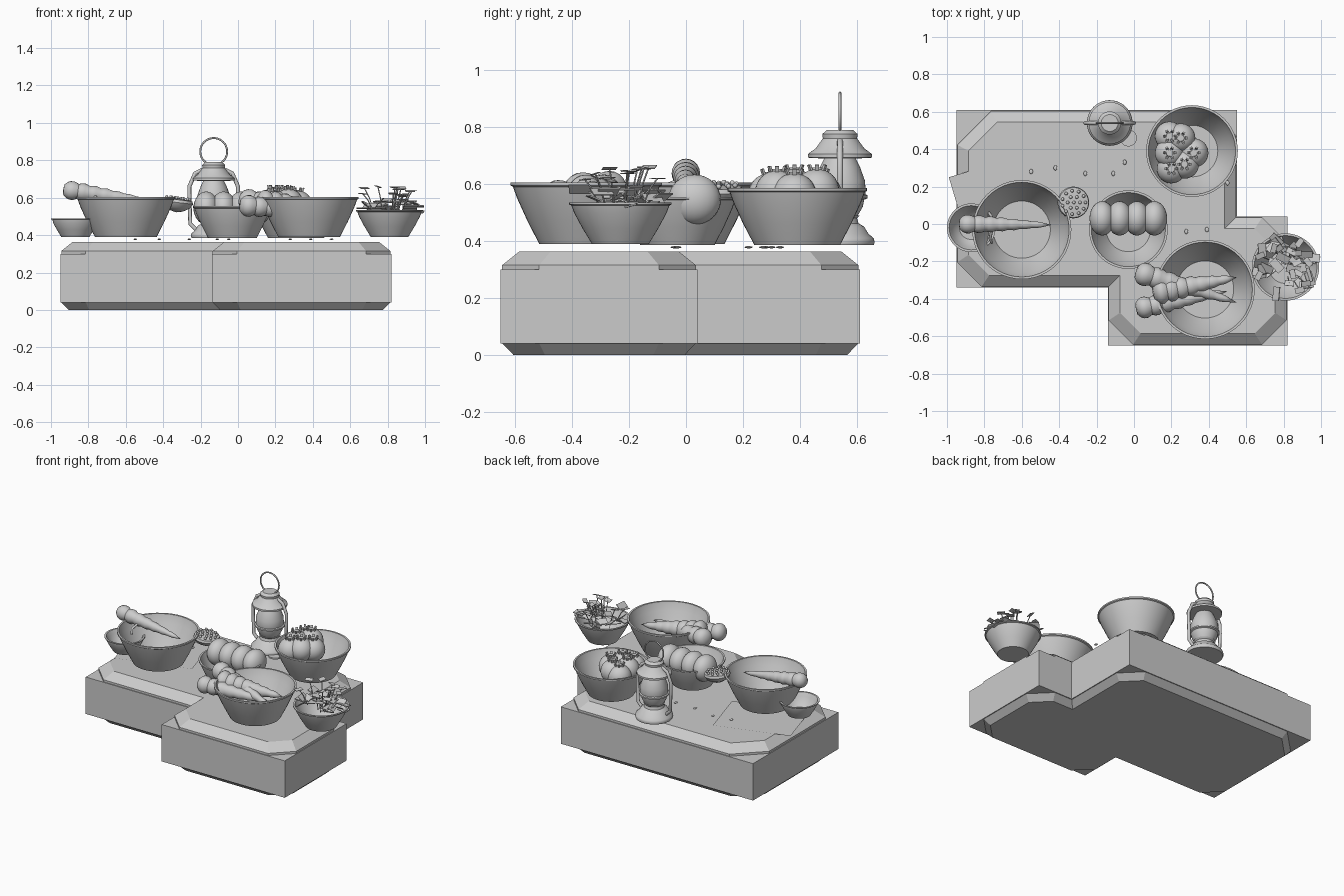
import bpy, bmesh, math, random
from mathutils import Vector, Matrix

random.seed(4)
cube = bpy.data.objects.get("Cube")
if cube:
    bpy.data.objects.remove(cube)

grey = bpy.data.materials.new("plain_grey")
grey.use_nodes = True
grey.diffuse_color = (0.6, 0.6, 0.6, 1)
grey.node_tree.nodes["Principled BSDF"].inputs["Base Color"].default_value = (0.6, 0.6, 0.6, 1)


def finish(name, bm, smooth=True):
    bmesh.ops.recalc_face_normals(bm, faces=bm.faces)
    mesh = bpy.data.meshes.new(name)
    bm.to_mesh(mesh)
    bm.free()
    mesh.materials.append(grey)
    ob = bpy.data.objects.new(name, mesh)
    bpy.context.collection.objects.link(ob)
    if smooth:
        bpy.ops.object.select_all(action='DESELECT')
        ob.select_set(True)
        bpy.context.view_layer.objects.active = ob
        bpy.ops.object.shade_smooth_by_angle(angle=math.radians(40))
    return ob


def spin(bm, profile, matrix, seg=32):
    """Revolve (radius, height) points round z; zero radius closes the end."""
    rings = []
    for r, z in profile:
        n = seg if r > 0 else 1
        rings.append([bm.verts.new(matrix @ Vector((r * math.cos(math.tau * i / seg),
                      r * math.sin(math.tau * i / seg), z))) for i in range(n)])
    for a, b in zip(rings, rings[1:]):
        for i in range(seg):
            j = (i + 1) % seg
            corners = [a[i % len(a)], a[j % len(a)], b[j % len(b)], b[i % len(b)]]
            corners = list(dict.fromkeys(corners))
            if len(corners) > 2:
                bm.faces.new(corners)


def lathe(name, profile, loc, seg=48):
    bm = bmesh.new()
    spin(bm, profile, Matrix.Translation(loc), seg)
    return finish(name, bm)


def tube(name, points, radius, cyclic=False):
    cu = bpy.data.curves.new(name, 'CURVE')
    cu.dimensions = '3D'
    cu.bevel_depth = radius
    cu.bevel_resolution = 2
    sp = cu.splines.new('POLY')
    sp.points.add(len(points) - 1)
    for p, co in zip(sp.points, points):
        p.co = (*co, 1)
    sp.use_cyclic_u = cyclic
    cu.materials.append(grey)
    ob = bpy.data.objects.new(name, cu)
    bpy.context.collection.objects.link(ob)


# Stepped table block: corner x, y, outward signs, convex flag
CORNERS = [(-.95, -.34, -1, -1, 1), (-.14, -.34, -1, -1, 0), (-.14, -.65, -1, -1, 1),
           (.82, -.65, 1, -1, 1), (.82, .04, 1, 1, 1), (.55, .04, 1, 1, 0),
           (.55, .61, 1, 1, 1), (-.95, .61, -1, 1, 1)]


def outline(inset, cut):
    pts = [Vector((x - sx * inset, y - sy * inset)) for x, y, sx, sy, c in CORNERS]
    out = []
    for i, p in enumerate(pts):
        if cut and CORNERS[i][4]:
            c = cut * (1.4 if i == 7 else 1)
            out += [p + (q - p).normalized() * c for q in (pts[i - 1], pts[(i + 1) % 8])]
        else:
            out.append(p)
    return out


def block(name, levels):
    bm = bmesh.new()
    rings = [[bm.verts.new((p.x, p.y, z)) for p in outline(d, c)] for z, d, c in levels]
    bm.faces.new(rings[0])
    bm.faces.new(rings[-1])
    n = len(rings[0])
    for a, b in zip(rings, rings[1:]):
        for i in range(n):
            bm.faces.new((a[i], a[(i + 1) % n], b[(i + 1) % n], b[i]))
    finish(name, bm, False)


block("table_body", [(.04, 0, 0), (.3, 0, 0)])
block("table_top", [(.3, .005, .13), (.315, .005, .13), (.363, .065, .11)])
block("table_foot", [(0, .045, .11), (.041, .005, .13)])

# Paper sheet
bm = bmesh.new()
bm.faces.new([bm.verts.new((x, y, .368)) for x, y in
              ((-.99, .25), (-.88, -.12), (-.38, .03), (-.49, .40))])
finish("paper_sheet", bm, False)


# Bowls
def bowl(name, x, y, r, base, bottom, top):
    h = top - bottom
    t = .012
    prof = [(0, 0), (base, 0), (base + (r - base) * .42, h * .38),
            (base + (r - base) * .78, h * .75), (r - .008, h * .93), (r, h * .95), (r, h),
            (r - t, h), (r - t - .004, h * .93),
            (base + (r - base) * .78 - t, h * .75), (base + (r - base) * .42 - t, h * .4),
            (base - t, t * 1.5), (0, t * 1.5)]
    lathe(name, prof, (x, y, bottom))


bowl("left_big_bowl", -.60, -.03, .265, .165, .39, .605)
bowl("front_big_bowl", .38, -.35, .265, .165, .39, .605)
bowl("back_bowl", .31, .39, .245, .15, .385, .585)
bowl("middle_bowl", -.03, -.03, .21, .13, .385, .555)
bowl("small_left_bowl", -.87, -.02, .13, .075, .39, .49)
bowl("small_right_bowl", .81, -.23, .18, .1, .39, .535)


# Ringed roots
def root(name, head, tip, r):
    head, tip = Vector(head), Vector(tip)
    length = (tip - head).length
    prof = [(0, 0), (r * .55, .004), (r * .85, .02)]
    steps = 7
    for i in range(steps):
        f = i / steps
        w = r * (1 - .8 * f ** 1.3)
        z = .02 + (length - .02) * f * .88
        d = (length - .02) * .88 / steps
        prof += [(w * .98, z + d * .25), (w, z + d * .6), (w * .8, z + d)]
    prof.append((0, length))
    m = Matrix.Translation(head) @ (tip - head).to_track_quat('Z', 'Y').to_matrix().to_4x4()
    bm = bmesh.new()
    spin(bm, prof, m, 20)
    finish(name, bm)


root("left_root", (-.935, 0, .645), (-.44, -.005, .575), .05)
root("front_root_back", (.01, -.255, .59), (.55, -.42, .52), .062)
root("front_root_middle", (.1, -.37, .575), (.55, -.285, .54), .07)
root("front_root_front", (.01, -.455, .56), (.5, -.36, .52), .058)
tube("left_root_hair", [(-.76, -.03, .61), (-.77, -.08, .59), (-.76, -.1, .56)], .008)

# Lobed loaf in the middle bowl
bm = bmesh.new()
for i in range(4):
    m = Matrix.Translation((-.17 + i * .093, .03, .545)) @ Matrix.Diagonal((.068, .092, .088, 1))
    bmesh.ops.create_uvsphere(bm, u_segments=24, v_segments=16, radius=1, matrix=m)
finish("lobed_loaf", bm)

# Crowned fruit in the back bowl
FRUIT = [(.19, .47, .56), (.25, .46, .575), (.32, .38, .56), (.19, .38, .575),
         (.27, .32, .57), (.20, .295, .56)]
bm = bmesh.new()
crown = bmesh.new()
for x, y, z in FRUIT:
    bmesh.ops.create_uvsphere(bm, u_segments=24, v_segments=16, radius=.078,
                              matrix=Matrix.Translation((x, y, z)))
    top = Matrix.Translation((x, y, z + .074))
    spin(crown, [(0, -.004), (.02, -.004), (.018, .008), (0, .008)], top, 12)
    for k in range(6):
        m = top @ Matrix.Rotation(k * math.tau / 6, 4, 'Z') @ Matrix.Translation((.028, 0, .006))
        m = m @ Matrix.Rotation(.35, 4, 'Y') @ Matrix.Diagonal((.008, .014, .026, 1))
        bmesh.ops.create_cube(crown, size=1, matrix=m)
finish("round_fruit", bm)
finish("fruit_crowns", crown, False)

# Seed pod with bead seeds, tipped slightly
tilt = Matrix.Translation((-.33, .115, .53)) @ Matrix.Rotation(.12, 4, 'Y')
bm = bmesh.new()
spin(bm, [(0, -.008), (.035, 0), (.07, .02), (.085, .045), (.08, .06), (0, .068)], tilt, 32)
finish("seed_pod", bm)
bm = bmesh.new()
for ring, count in ((0, 1), (.033, 6), (.063, 11)):
    for k in range(count):
        a = k * math.tau / count
        m = tilt @ Matrix.Translation((ring * math.cos(a), ring * math.sin(a), .069))
        bmesh.ops.create_uvsphere(bm, u_segments=10, v_segments=6, radius=.009, matrix=m)
finish("pod_seeds", bm)

# Loose seeds on the table
bm = bmesh.new()
for x, y in ((-.55, .28), (-.42, .3), (-.26, .27), (-.11, .27), (-.05, .33),
             (.28, -.04), (.39, -.03), (.5, .22)):
    m = Matrix.Translation((x, y, .378)) @ Matrix.Diagonal((.01, .014, .004, 1))
    bmesh.ops.create_uvsphere(bm, u_segments=10, v_segments=6, radius=1, matrix=m)
finish("loose_seeds", bm)

# Dried slices and stalked flakes in the small right bowl
bm = bmesh.new()
for i in range(48):
    upper = i >= 34
    a, d = random.uniform(0, math.tau), .16 * math.sqrt(random.random())
    z = random.uniform(.61, .665) if upper else random.uniform(.515, .585)
    pos = Vector((.81 + d * math.cos(a), -.23 + d * math.sin(a), z))
    lean = .35 if upper else .8
    m = Matrix.Translation(pos) @ Matrix.Rotation(random.uniform(0, math.tau), 4, 'Z')
    m = m @ Matrix.Rotation(random.uniform(-lean, lean), 4, 'X')
    size = (.05, .03, .003, 1) if upper else (.075, .045, .005, 1)
    bmesh.ops.create_cube(bm, size=1, matrix=m @ Matrix.Diagonal(size))
    if upper:
        root_pos = Vector((.81 + d * .6 * math.cos(a), -.23 + d * .6 * math.sin(a), .52))
        tube("flake_stalk", [root_pos, (root_pos + pos) / 2 + Vector((0, 0, .015)), pos], .003)
finish("dried_slices", bm, False)

# Lantern
LX, LY = -.13, .54
lathe("lantern_base", [(0, .385), (.118, .385), (.122, .395), (.118, .41), (.1, .425), (.085, .45),
                       (.065, .462), (.06, .48), (.07, .49), (0, .49)], (LX, LY, 0))
lathe("lantern_globe", [(.06, .485), (.08, .52), (.09, .57), (.088, .61), (.07, .66),
                        (.055, .69)], (LX, LY, 0))
lathe("lantern_band", [(.086, .545), (.097, .55), (.097, .56), (.086, .565)], (LX, LY, 0))
lathe("lantern_cap", [(0, .69), (.075, .69), (.112, .692), (.112, .705), (.085, .725), (.06, .76),
                      (.062, .775), (.045, .79), (0, .79)], (LX, LY, 0))
for side in (-1, 1):
    tube("lantern_side_rail", [(LX + side * x, LY, z) for x, z in
         ((.09, .425), (.125, .46), (.13, .6), (.13, .66), (.1, .73), (.06, .75))], .011)
tube("lantern_ring", [(LX + .072 * math.cos(k * math.tau / 40), LY,
     .847 + .072 * math.sin(k * math.tau / 40)) for k in range(40)], .005, True)
lathe("lantern_filler_cap", [(0, .385), (.045, .385), (.045, .395), (0, .395)], (-.03, .46, 0))
